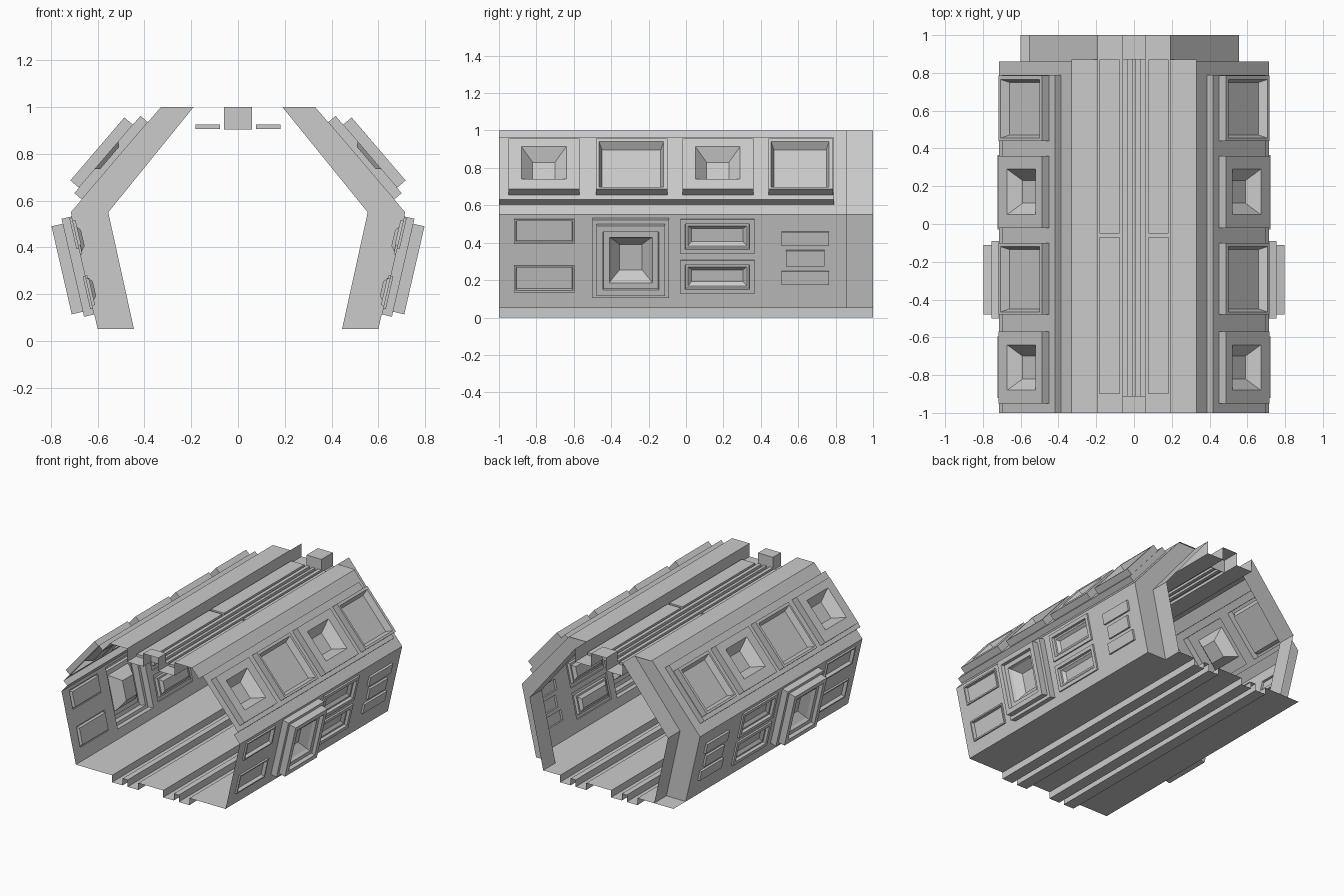
import bpy, bmesh, math
from mathutils import Vector

if "Cube" in bpy.data.objects:
    bpy.data.objects.remove(bpy.data.objects["Cube"])


def finish(name, bm, mirror=False):
    bmesh.ops.remove_doubles(bm, verts=bm.verts, dist=0.0002)
    bmesh.ops.recalc_face_normals(bm, faces=bm.faces)
    me = bpy.data.meshes.new(name)
    bm.to_mesh(me)
    bm.free()
    ob = bpy.data.objects.new(name, me)
    bpy.context.collection.objects.link(ob)
    if mirror:
        ob.modifiers.new("mirror", 'MIRROR').use_axis[0] = True
    return ob


def strip(bm, pts, y0, y1):
    """Open (x, z) profile swept along y as a thin sheet."""
    for (xa, za), (xb, zb) in zip(pts, pts[1:]):
        bm.faces.new([bm.verts.new(c) for c in
                      ((xa, y0, za), (xb, y0, zb), (xb, y1, zb), (xa, y1, za))])


def wall(name, a, b, flip, bounds, base, panels, extra=()):
    """Sheet from a to b in section; panels are nested rings (y0, y1, t0, t1, offset)."""
    a, b = Vector(a), Vector(b)
    d = (b - a).normalized()
    n = Vector((-d.y, d.x)) * flip
    bm = bmesh.new()

    def vert(y, t, off):
        p = a + d * t + n * off
        return bm.verts.new((p.x, y, p.y))

    def corners(r):
        y0, y1, t0, t1, o = r
        return [(y0, t0, o), (y1, t0, o), (y1, t1, o), (y0, t1, o)]

    # flat sheet with holes where the panels sit
    holes = [p[0] for p in panels]
    ys = sorted(set([bounds[0], bounds[1]] + [h[i] for h in holes for i in (0, 1)]))
    ts = sorted(set([bounds[2], bounds[3]] + [h[i] for h in holes for i in (2, 3)]))
    for y0, y1 in zip(ys, ys[1:]):
        for t0, t1 in zip(ts, ts[1:]):
            cy, ct = (y0 + y1) / 2, (t0 + t1) / 2
            if not any(h[0] < cy < h[1] and h[2] < ct < h[3] for h in holes):
                bm.faces.new([vert(*c) for c in corners((y0, y1, t0, t1, base))])
    # stepped panel rings
    for rings in panels:
        for r, s in zip(rings, rings[1:]):
            p, q = corners(r), corners(s)
            for i in range(4):
                j = (i + 1) % 4
                bm.faces.new([vert(*c) for c in (p[i], p[j], q[j], q[i])])
        bm.faces.new([vert(*c) for c in corners(rings[-1])])
    # additional loose quads
    for q in extra:
        bm.faces.new([vert(*c) for c in q])
    return finish(name, bm, True)


def rings(y0, y1, t0, t1, start, steps):
    """Nested rings from (inset, offset) steps."""
    out = [(y0, y1, t0, t1, start)]
    for i, o in steps:
        out.append((y0 + i, y1 - i, t0 + i, t1 - i, o))
    return out


TOP, KNEE, FOOT = (0.33, 1.0), (0.715, 0.55), (0.60, 0.05)
Y_RIB = 0.86

# upper sloped wall: raised band carrying four window panels
L = math.dist(TOP, KNEE)
T0, T1, BAND, YB = 0.085, 0.52, 0.042, 0.79
upper = []
for k, y in enumerate((-0.95, -0.48, -0.02, 0.44)):
    y1 = y + (0.38 if k < 3 else 0.345)
    p = [(y, y1, 0.135, 0.49, BAND), (y, y1, 0.135, 0.49, 0.09)]
    if k % 2 == 0:   # small deep splayed window
        p += [(y + 0.07, y1 - 0.07, 0.19, 0.42, 0.09),
              (y + 0.13, y1 - 0.13, 0.245, 0.37, 0.025)]
    else:            # large shallow window
        p += [(y + 0.015, y1 - 0.02, 0.155, 0.475, 0.09),
              (y + 0.03, y1 - 0.035, 0.175, 0.455, 0.045)]
    upper.append(p)
edges = [
    [(-1, 0, 0), (Y_RIB, 0, 0), (Y_RIB, T0, 0), (-1, T0, 0)],
    [(-1, T1, 0), (Y_RIB, T1, 0), (Y_RIB, L, 0), (-1, L, 0)],
    [(YB, T0, 0), (Y_RIB, T0, 0), (Y_RIB, T1, 0), (YB, T1, 0)],
    [(-1, T0, 0), (YB, T0, 0), (YB, T0, BAND), (-1, T0, BAND)],
    [(-1, T1, 0), (YB, T1, 0), (YB, T1, BAND), (-1, T1, BAND)],
    [(YB, T0, 0), (YB, T1, 0), (YB, T1, BAND), (YB, T0, BAND)],
]
wall("upper_wall", TOP, KNEE, 1, (-1, YB, T0, T1), BAND, upper, edges)

# lower wall: four columns of panels
H = math.dist(FOOT, KNEE)
lower = []
for t0, t1 in ((0.09, 0.235), (0.355, 0.49)):            # plain recessed plates
    lower.append(rings(-0.92, -0.595, t0, t1, 0, [(0, 0.012), (0.01, 0.012), (0.014, -0.012)]))
lower.append(rings(-0.5, -0.09, 0.065, 0.495, 0,          # large stepped projecting window
                   [(0, 0.045), (0.022, 0.045), (0.022, 0.094), (0.055, 0.094),
                    (0.06, 0.07), (0.09, 0.07), (0.10, 0.05), (0.145, 0.0)]))
for t0, t1 in ((0.08, 0.265), (0.30, 0.49)):             # framed slots
    lower.append(rings(-0.03, 0.365, t0, t1, 0,
                       [(0, 0.012), (0.025, 0.012), (0.028, -0.008), (0.04, -0.008),
                        (0.06, -0.025)]))
for y0, y1, t0, t1 in ((0.51, 0.765, 0.13, 0.205), (0.535, 0.74, 0.232, 0.318),
                       (0.51, 0.765, 0.345, 0.42)):      # small blocks
    lower.append(rings(y0, y1, t0, t1, 0, [(0, 0.015)]))
wall("lower_wall", FOOT, KNEE, -1, (-1, Y_RIB, 0, H), 0, lower)

# end rib: front face plus inner lining
bm = bmesh.new()
outer = [TOP, KNEE, FOOT]
inner = [(0.19, 1.0), (0.555, 0.55), (0.445, 0.05)]
for i in range(2):
    bm.faces.new([bm.verts.new((x, Y_RIB, z)) for x, z in
                  (outer[i], outer[i + 1], inner[i + 1], inner[i])])
strip(bm, inner, Y_RIB, 1)
finish("end_rib", bm, True)

# roof beams and ceiling trough
bm = bmesh.new()
strip(bm, [TOP, (0.19, 1)], -1, Y_RIB + 0.01)
strip(bm, [(0.19, 1), (0.19, 0.905), (0.06, 0.905)], -1, 1)
finish("roof_beam", bm, True)

# grooved strip along the middle of the ceiling
bm = bmesh.new()
strip(bm, [(-0.06, 0.905), (-0.06, 0.925), (-0.034, 0.925), (-0.034, 0.908),
           (-0.01, 0.908), (-0.01, 0.925), (0.01, 0.925), (0.01, 0.908),
           (0.034, 0.908), (0.034, 0.925), (0.06, 0.925), (0.06, 0.905)], -0.91, 0.87)
finish("ceiling_grooves", bm)

# raised blocks at both ends of the middle strip
bm = bmesh.new()
for y0, y1, ye in ((-1, -0.91, -0.91), (0.87, 1, 0.87)):
    strip(bm, [(-0.06, 0.905), (-0.06, 1), (0.06, 1), (0.06, 0.905)], y0, y1)
    bm.faces.new([bm.verts.new((x, ye, z)) for x, z in
                  ((-0.06, 0.905), (0.06, 0.905), (0.06, 1), (-0.06, 1))])
finish("ceiling_end_block", bm)

# ceiling light plates
bm = bmesh.new()
for y0, y1 in ((-0.9, -0.07), (-0.05, 0.87)):
    g = bmesh.ops.create_cube(bm, size=1)["verts"]
    for v in g:
        v.co = Vector((0.13 + v.co.x * 0.105, (y0 + y1) / 2 + v.co.y * (y1 - y0),
                       0.916 + v.co.z * 0.018))
finish("ceiling_light", bm, True)

# floor with four sunken channels
bm = bmesh.new()
channels = []
for x0, x1 in ((-0.31, -0.225), (-0.185, -0.10), (0.10, 0.185), (0.225, 0.31)):
    channels += [(x0, 0.05), (x0, 0), (x1, 0), (x1, 0.05)]
strip(bm, [(-0.6, 0.05)] + channels + [(0.6, 0.05)], -1, Y_RIB)
strip(bm, [(-0.6, 0.05)] + channels + [(0.445, 0.05)], Y_RIB, 1)
finish("floor", bm)
